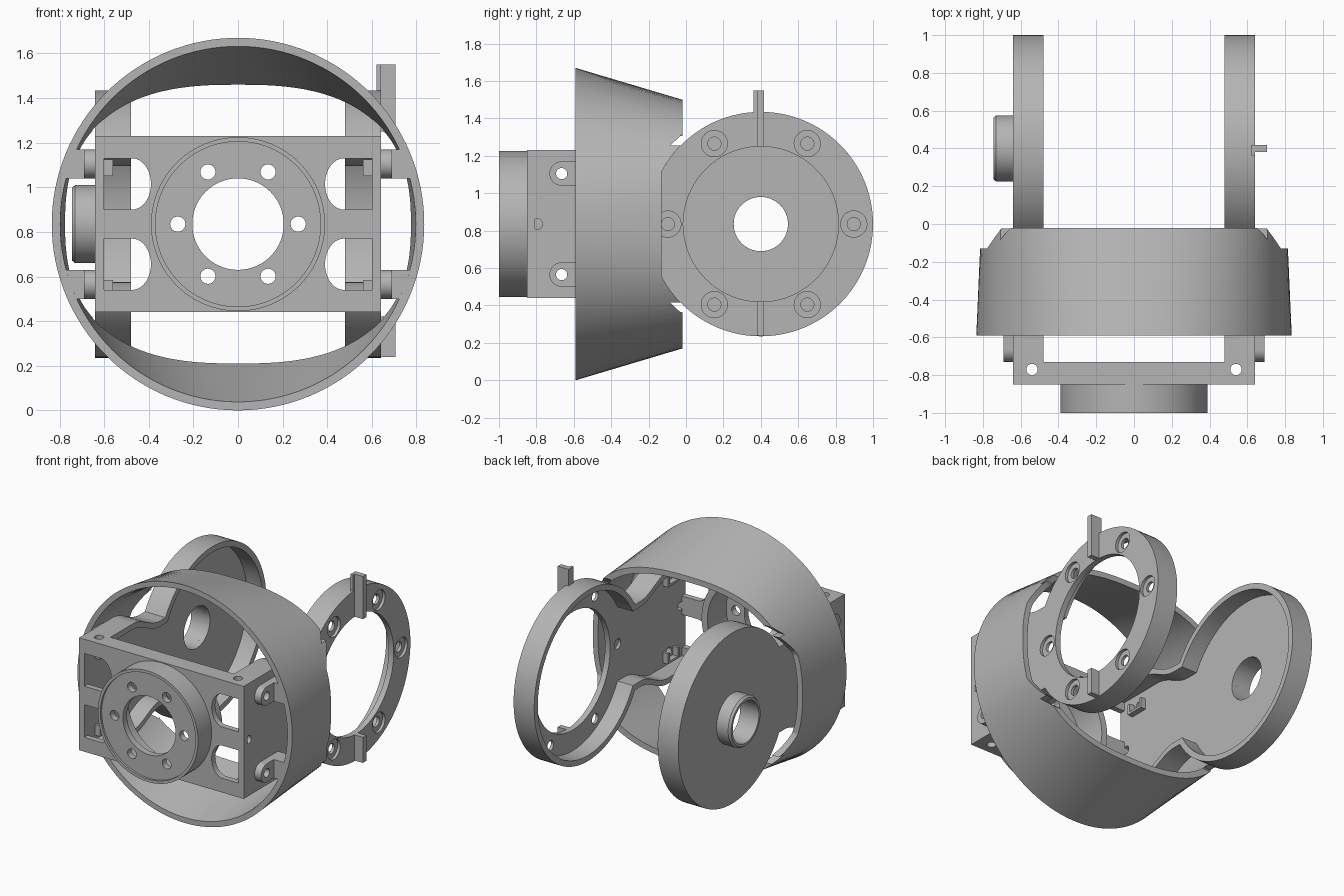
import bpy, bmesh
from math import sin, cos, pi, radians, asin, copysign

cube = bpy.data.objects.get("Cube")
if cube:
    bpy.data.objects.remove(cube, do_unlink=True)

C = 0.835        # height of every axis
HUB_Y = 0.4      # centre of the side discs

grey = bpy.data.materials.new("plain grey")
grey.use_nodes = True
grey.diffuse_color = (0.46, 0.46, 0.46, 1)
grey.node_tree.nodes["Principled BSDF"].inputs["Base Color"].default_value = (0.46, 0.46, 0.46, 1)


def finish(name, bm):
    bmesh.ops.recalc_face_normals(bm, faces=bm.faces)
    me = bpy.data.meshes.new(name)
    bm.to_mesh(me)
    bm.free()
    me.materials.append(grey)
    ob = bpy.data.objects.new(name, me)
    bpy.context.collection.objects.link(ob)
    return ob


def loft(name, rings, closed=False):
    """Skin equal-length rings; cap the ends unless the rings form a loop."""
    bm = bmesh.new()
    vs = [[bm.verts.new(p) for p in ring] for ring in rings]
    n = len(rings[0])
    for i in range(len(vs) if closed else len(vs) - 1):
        a, b = vs[i], vs[(i + 1) % len(vs)]
        for j in range(n):
            k = (j + 1) % n
            bm.faces.new((a[j], a[k], b[k], b[j]))
    if not closed:
        bm.faces.new(vs[0])
        bm.faces.new(vs[-1])
    return finish(name, bm)


def prism(name, pts, axis, lo, hi):
    place = {"x": lambda a, b, d: (d, a, b),
             "y": lambda a, b, d: (a, d, b),
             "z": lambda a, b, d: (a, b, d)}[axis]
    return loft(name, [[place(a, b, d) for a, b in pts] for d in (lo, hi)])


def circle(a, b, r, n=32):
    return [(a + r * cos(2 * pi * i / n), b + r * sin(2 * pi * i / n)) for i in range(n)]


def rect(a0, a1, b0, b1):
    return [(a0, b0), (a1, b0), (a1, b1), (a0, b1)]


def lathe(name, profile, n=96):
    """Spin (radius, y) points about the front-to-back axis."""
    return loft(name, [[(r * cos(2 * pi * i / n), y, C + r * sin(2 * pi * i / n))
                        for r, y in profile] for i in range(n)], closed=True)


def cut(ob, *cutters):
    for c in cutters:
        c.name = "cutter"
        c.hide_render = True
        m = ob.modifiers.new("cut", "BOOLEAN")
        m.operation, m.solver, m.object = "DIFFERENCE", "EXACT", c
        bpy.context.view_layer.objects.active = ob
        bpy.ops.object.modifier_apply(modifier=m.name)
        bpy.data.objects.remove(c, do_unlink=True)


def arm_outline(inset, front):
    """Box end, narrowed neck and round disc, seen from the side."""
    r, neck, tall = 0.6 - inset, 0.3 - inset, 0.395 - inset
    top = [(front, tall)]
    for i in range(13):
        t = i / 12
        top.append((-0.48 + 0.3 * t, neck + (tall - neck) * (0.5 + 0.5 * cos(pi * t))))
    start = pi - asin(neck / r)
    top += [(HUB_Y + r * cos(start * (1 - i / 40)), r * sin(start * (1 - i / 40)))
            for i in range(41)]
    low = [(y, -h) for y, h in reversed(top[:-1])]
    return [(y, C + h) for y, h in top + low]


# Flared shell: round in front, flattened oval behind
def shell_ring(y, a, b, n):
    ring = []
    for i in range(128):
        c, s = cos(2 * pi * i / 128), sin(2 * pi * i / 128)
        ring.append((a * copysign(abs(c) ** (2 / n), c), y,
                     C + b * copysign(abs(s) ** (2 / n), s)))
    return ring


shell = loft("flared_shell", [
    shell_ring(-0.59, 0.835, 0.835, 2), shell_ring(-0.02, 0.81, 0.665, 2.6),
    shell_ring(-0.02, 0.77, 0.625, 2.6), shell_ring(-0.59, 0.797, 0.797, 2)], closed=True)

# Side notches around the discs, with a small slanted nick at each end
half = [(0.1, 0.6), (-0.02 + 0.01, 0.49), (-0.085, 0.42), (-0.025, 0.42)]
half += [(max(-0.13, HUB_Y - 0.6 * cos(t)), 0.6 * sin(t))
         for t in [radians(44 - 4 * i) for i in range(11)]]
notch = [(y, C + h) for y, h in half] + [(y, C - h) for y, h in reversed(half)]
cut(shell, prism("notch", notch, "x", 0.6, 1), prism("notch", notch, "x", -1, -0.6))

# Front plate with round opening and four arched windows
plate = prism("front_plate", rect(-0.64, 0.64, C - 0.395, C + 0.395), "y", -0.85, -0.81)
cut(plate, prism("hole", circle(0, C, 0.36, 96), "y", -0.9, -0.7))
for sx in (1, -1):
    for sz in (1, -1):
        mid = C + sz * 0.18
        arch = [(sx * 0.6, mid - 0.115)]
        arch += [(sx * (0.475 - 0.085 * cos(t)), mid + 0.115 * sin(t))
                 for t in [pi * (i / 16 - 0.5) for i in range(17)]]
        arch.append((sx * 0.6, mid + 0.115))
        cut(plate, prism("window", arch, "y", -0.9, -0.7))
for name, z in (("top_flange", C + 0.355), ("bottom_flange", C - 0.395)):
    prism(name, rect(-0.48, 0.48, z, z + 0.04), "y", -0.81, -0.73)

# Front mounting cup with six screw holes
cup = lathe("front_mount", [(0.205, -0.985), (0.37, -0.985), (0.37, -1), (0.39, -1),
                            (0.39, -0.73), (0.345, -0.73), (0.345, -0.94), (0.205, -0.94)])
for i in range(6):
    t = i * pi / 3
    cut(cup, prism("hole", circle(0.27 * cos(t), C + 0.27 * sin(t), 0.034), "y", -1.1, -0.9))

# Tray-shaped side arms ending in discs
for s, side in ((1, "left"), (-1, "right")):
    arm = prism(side + "_arm", arm_outline(0, -0.81), "x", s * 0.48, s * 0.64)
    cut(arm, prism("pocket", arm_outline(0.04, -0.9), "x", s * 0.4, s * 0.6))
    hub = 0.415 if s > 0 else 0.145
    cut(arm, prism("hole", circle(HUB_Y, C, hub, 96), "x", s * 0.5, s * 0.7))
    cut(arm, prism("hole", circle(-0.795, C, 0.028), "x", s * 0.5, s * 0.7))
    cut(arm, prism("hole", circle(s * 0.54, -0.77, 0.03), "z", 0, 2))
    for sz in (1, -1):
        z = C + sz * 0.27
        # Screw tab, its bridge to the shell, and the inner nut clip
        slot = [(-0.665 - 0.065 * sin(t), z + 0.065 * cos(t))
                for t in [pi * i / 16 for i in range(17)]]
        slot += [(-0.47, z - 0.065), (-0.47, z + 0.065)]
        tab = prism(side + "_screw_tab", slot, "x", s * 0.64, s * 0.69)
        for part in (arm, tab):
            cut(part, prism("hole", circle(-0.665, z, 0.03), "x", s * 0.5, s * 0.8))
        bridge = [(s * x, C + sz * h) for x, h in
                  ((0.67, 0.205), (0.785, 0.205), (0.745, 0.335), (0.67, 0.335))]
        prism(side + "_shell_bridge", bridge, "y", -0.588, -0.47)
        for y in (-0.73, -0.62):
            prism(side + "_nut_clip", rect(y, y + 0.02, z - 0.045, z + 0.02),
                  "x", s * 0.56, s * 0.605)
        prism(side + "_nut_clip_base", rect(-0.73, -0.6, z - 0.055, z - 0.04),
              "x", s * 0.56, s * 0.605)
    if s > 0:
        # Counterbored screw holes round the open ring
        for i in range(6):
            y, z = HUB_Y + 0.497 * cos(i * pi / 3), C + 0.497 * sin(i * pi / 3)
            cut(arm, prism("bore", circle(y, z, 0.07), "x", 0.62, 0.7),
                prism("hole", circle(y, z, 0.035), "x", 0.55, 0.7))

# Locating keys on the open ring
prism("top_key", rect(0.38, 0.417, C + 0.415, 1.55), "x", 0.62, 0.705)
prism("top_key_foot", rect(0.362, 0.39, 1.43, 1.55), "x", 0.62, 0.64)
prism("bottom_key", rect(0.38, 0.417, C - 0.595, C - 0.415), "x", 0.62, 0.705)

# Pivot tube on the closed disc, with a bevelled rim
tube = [(0.175, -0.635), (0.175, -0.73), (0.163, -0.745), (0.145, -0.745), (0.145, -0.635)]
loft("pivot_tube", [[(x, HUB_Y + r * cos(2 * pi * i / 64), C + r * sin(2 * pi * i / 64))
                     for r, x in tube] for i in range(64)], closed=True)

# Smooth the round surfaces, keeping edges sharp
bpy.ops.object.select_all(action="DESELECT")
for ob in bpy.context.collection.objects:
    if ob.type == "MESH" and grey.name in ob.data.materials:
        ob.select_set(True)
        bpy.context.view_layer.objects.active = ob
bpy.ops.object.shade_smooth_by_angle(angle=radians(30))
